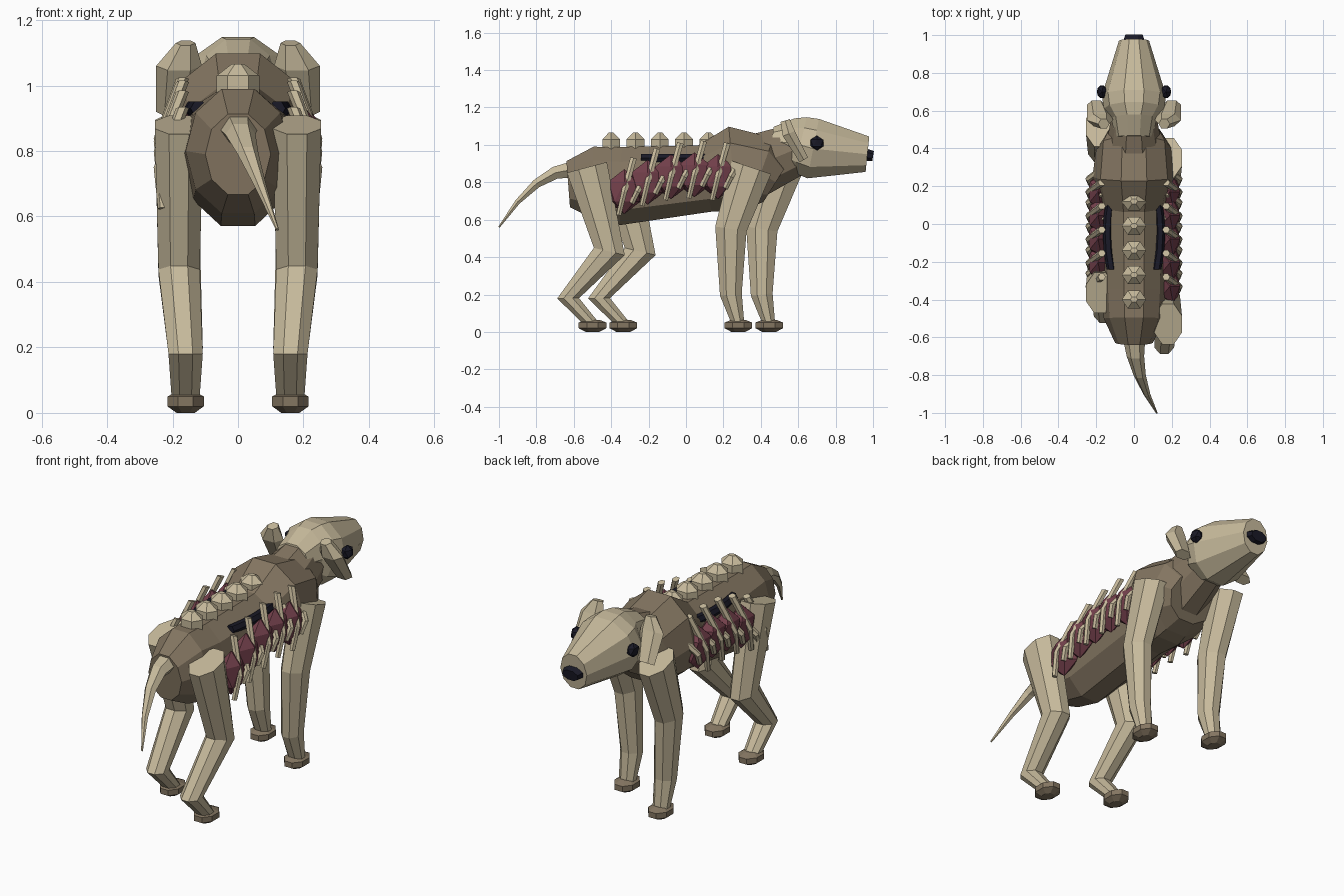
import bpy
import bmesh
from math import sin, cos, pi
from mathutils import Matrix, Vector

default_cube = bpy.data.objects.get("Cube")
if default_cube:
    bpy.data.objects.remove(default_cube)


def make_material(name, red, green, blue):
    material = bpy.data.materials.new(name)
    material.use_nodes = True
    color = (red, green, blue, 1)
    material.diffuse_color = color
    shader = material.node_tree.nodes["Principled BSDF"]
    shader.inputs["Base Color"].default_value = color
    return material


BONE = make_material("pale bone", .57, .49, .33)
HIDE = make_material("brown hide", .23, .18, .12)
FLESH = make_material("dark red flesh", .17, .05, .07)
DARK = make_material("near black", .01, .01, .02)


def finish(mesh_data, name, material):
    bmesh.ops.recalc_face_normals(mesh_data, faces=mesh_data.faces)
    mesh = bpy.data.meshes.new(name)
    mesh_data.to_mesh(mesh)
    mesh_data.free()
    mesh.materials.append(material)
    bpy.context.collection.objects.link(bpy.data.objects.new(name, mesh))


def loft(name, material, rings, corners=8, side=1):
    """Skin flat-topped elliptical rings of (center, half width, half depth),
    each ring standing square to the path through the centers."""
    mesh_data = bmesh.new()
    centers = [Vector(ring[0]) for ring in rings]
    steps = [(b - a).normalized() for a, b in zip(centers, centers[1:])]
    loops = []
    for index, (center, width, depth) in enumerate(rings):
        tangent = steps[max(index - 1, 0)] + steps[min(index, len(steps) - 1)]
        across = Vector((0, -tangent.z, tangent.y)).normalized()
        loop = []
        for corner in range(corners):
            angle = pi / 2 + (corner + .5) * 2 * pi / corners
            point = Vector(center) + across * depth * sin(angle)
            point.x = side * (point.x + width * cos(angle))
            loop.append(mesh_data.verts.new(point))
        loops.append(loop)
    for lower, upper in zip(loops, loops[1:]):
        for corner in range(corners):
            before = corner - 1
            mesh_data.faces.new((lower[before], lower[corner],
                                 upper[corner], upper[before]))
    mesh_data.faces.new(loops[0])
    mesh_data.faces.new(loops[-1])
    finish(mesh_data, name, material)


def limb(name, material, path, width, depth, corners=8, side=1):
    """Loft a path whose (start, end) width and depth change evenly."""
    rings = []
    for index, center in enumerate(path):
        blend = index / (len(path) - 1)
        rings.append((center,
                      width[0] + blend * (width[1] - width[0]),
                      depth[0] + blend * (depth[1] - depth[0])))
    loft(name, material, rings, corners, side)


def lump(name, material, center, size):
    mesh_data = bmesh.new()
    bmesh.ops.create_icosphere(mesh_data, subdivisions=1, radius=1,
                               matrix=Matrix.LocRotScale(center, None, size))
    finish(mesh_data, name, material)


def upright(*sections):
    """Rings on the centre plane from (y, z, half width, half height)."""
    return [((0, y, z), width, height) for y, z, width, height in sections]


# Torso, neck, head and nose
loft("torso", HIDE, upright(
    (-.63, .79, .1, .13), (-.5, .8, .16, .2), (-.35, .78, .17, .22),
    (.1, .82, .18, .19), (.25, .87, .22, .24), (.4, .85, .2, .21),
    (.48, .8, .15, .13)), corners=10)
loft("neck", HIDE, upright((.35, .88, .16, .18), (.62, .99, .11, .14)), corners=10)
loft("head", BONE, upright(
    (.46, 1.02, .1, .08), (.56, 1.01, .12, .14), (.61, 1, .16, .16),
    (.68, .98, .17, .17), (.97, .95, .08, .1)), corners=10)
loft("nose", DARK, upright((.94, .95, .07, .04), (1, .94, .05, .03)))

# Curved tail swinging to one side
curve = [step / 4 for step in range(5)]
limb("tail", BONE, [(.12 * t * t, -.6 - .4 * t, .87 - .31 * t * t) for t in curve],
     (.06, .005), (.05, .005), corners=6)

# Backbone knobs: a six-sided block with a low ridge
for knob in range(5):
    y = .12 - .13 * knob
    loft(f"backbone_knob_{knob}", BONE, [
        ((0, y, .97), .065, .055), ((0, y, 1.03), .065, .055),
        ((0, y, 1.065), .02, .015)], corners=6)

# Paired parts; the legs of one side stand a stride further forward
for side, label, stride in ((1, "left", 0), (-1, "right", .165)):
    legs = {
        "hind": ((.18, -.53, .88), (.18, -.41, .43), (.16, -.63, .18), (.16, -.5, .04)),
        "front": ((.18, .35, .88), (.18, .24, .55), (.16, .24, .2), (.16, .28, .04)),
    }
    for part, joints in legs.items():
        path = [(x, y + stride, z) for x, y, z in joints]
        limb(f"{label}_{part}_leg", BONE, path, (.08, .045), (.12, .035), side=side)
        x, y, z = path[-1]
        sole, pad = (.03, .04), (.06, .08)
        loft(f"{label}_{part}_paw", HIDE, [
            ((x, y, 0), *sole), ((x, y, .02), *pad),
            ((x, y, .05), *pad), ((x, y, .065), *sole)], side=side)

    # Broad drooping ear and eye
    loft(f"{label}_ear", BONE, [
        ((.16, .53, 1.13), .03, .03), ((.18, .55, 1.06), .07, .04),
        ((.2, .63, .92), .05, .03)], corners=6, side=side)
    lump(f"{label}_eye", DARK, (side * .17, .7, 1.01), (.03, .04, .04))

    # Dark bowed hollow beside the backbone
    bow = [step / 2 for step in range(-2, 3)]
    limb(f"{label}_hollow", DARK, [(.14 - .02 * t * t, .19 * t - .05, .93) for t in bow],
         (.025, .025), (.025, .025), corners=6, side=side)

    # Exposed flesh crossed by bent ribs, with short spurs below them
    for index in range(5):
        y = index / 8 - .33
        z = .84 - .01 * (index - 3) ** 2
        lump(f"{label}_flesh_{index}", FLESH, (side * .19, y, z), (.06, .1, .12))
        for kind, shift, reach in (("rib", 0, .18), ("rib_spur", .07, .09)):
            path = [(.23, y + shift - .03, z - reach * .7), (.24, y + shift, z),
                    (.17, y + shift + .05, z + reach)]
            limb(f"{label}_{kind}_{index}", BONE, path, (.015, .02), (.015, .02),
                 corners=6, side=side)
